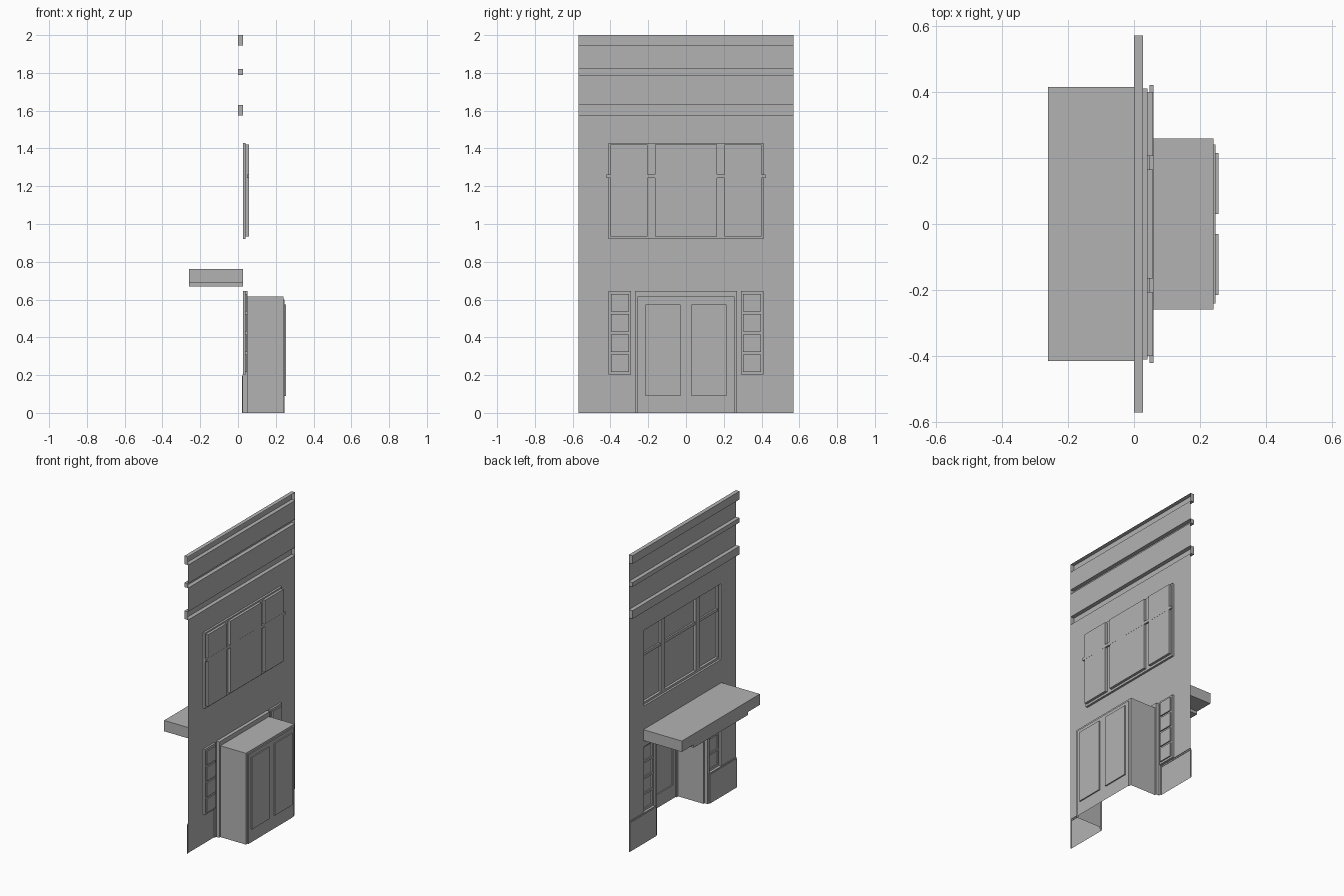
import bpy, bmesh

cube = bpy.data.objects.get("Cube")
if cube:
    bpy.data.objects.remove(cube, do_unlink=True)

grey = bpy.data.materials.new("plain_grey")
grey.use_nodes = True
grey.diffuse_color = (0.45, 0.45, 0.45, 1)
grey.node_tree.nodes["Principled BSDF"].inputs["Base Color"].default_value = grey.diffuse_color

WALL = 0.027        # x of the main wall face; the street side is -x
HALF = 0.57         # half the width of the building


def finish(name, bm):
    mesh = bpy.data.meshes.new(name)
    bm.to_mesh(mesh)
    bm.free()
    mesh.materials.append(grey)
    obj = bpy.data.objects.new(name, mesh)
    bpy.context.collection.objects.link(obj)
    return obj


def box(name, x0, x1, y0, y1, z0, z1):
    bm = bmesh.new()
    bmesh.ops.create_cube(bm, size=1)
    for v in bm.verts:
        v.co = (x1 if v.co.x > 0 else x0, y1 if v.co.y > 0 else y0, z1 if v.co.z > 0 else z0)
    return finish(name, bm)


def relief(name, rects):
    """Stepped sheet facing -x. Each rect is (y0, y1, z0, z1, x); later rects win, x None is a hole."""
    ys = sorted({v for r in rects for v in r[:2]})
    zs = sorted({v for r in rects for v in r[2:4]})
    bm = bmesh.new()

    def cell(i, j):
        if not (0 <= i < len(ys) - 1 and 0 <= j < len(zs) - 1):
            return None
        y, z = (ys[i] + ys[i + 1]) / 2, (zs[j] + zs[j + 1]) / 2
        hits = [r[4] for r in rects if r[0] < y < r[1] and r[2] < z < r[3]]
        return hits[-1] if hits else None

    def depth(i, j):
        c = cell(i, j)
        return WALL if c is None else c

    def quad(*pts):
        bm.faces.new([bm.verts.new(p) for p in pts])

    for i in range(len(ys)):
        for j in range(len(zs)):
            y, z, x = ys[i], zs[j], depth(i, j)
            inner_y, inner_z = i < len(ys) - 1, j < len(zs) - 1
            if cell(i, j) is not None:
                y1, z1 = ys[i + 1], zs[j + 1]
                quad((x, y, z), (x, y, z1), (x, y1, z1), (x, y1, z))
            a = depth(i - 1, j)
            if inner_z and a != x:
                z1 = zs[j + 1]
                quad((a, y, z), (a, y, z1), (x, y, z1), (x, y, z))
            a = depth(i, j - 1)
            if inner_y and a != x and z > 0:
                y1 = ys[i + 1]
                quad((a, y, z), (x, y, z), (x, y1, z), (a, y1, z))
    bmesh.ops.remove_doubles(bm, verts=bm.verts, dist=0.0001)
    return finish(name, bm)


# Wall with its openings, cornice bands and stall risers
wall = [(-HALF, HALF, 0, 2, WALL)]
wall += [(-HALF, HALF, z0, z1, 0) for z0, z1 in ((1.575, 1.63), (1.79, 1.82), (1.945, 2))]
wall.append((-0.41, 0.41, 0.92, 1.43, None))
for s in (-1, 1):
    for inner, outer, z0, z1, x in ((0.285, HALF, 0, 0.195, 0.02),
                                    (0.285, HALF, 0.195, 0.203, 0.023),
                                    (0.29, 0.41, 0.203, 0.645, None)):
        wall.append((*sorted((s * inner, s * outer)), z0, z1, x))
wall.append((-0.27, 0.27, 0, 0.645, None))
relief("wall", wall)

# Upper window: frame with three deep panes and a transom bar
window = [(-0.41, 0.41, 0.92, 1.43, 0.041)]
window += [(y0, y1, 0.935, 1.42, 0.058) for y0, y1 in ((-0.4, -0.205), (-0.165, 0.165), (0.205, 0.4))]
relief("upper_window", window)
box("upper_window_transom", 0.047, 0.0585, -0.42, 0.42, 1.243, 1.262)

# Shop windows: four stacked panes each side of the doorway
for s, side in ((-1, "right"), (1, "left")):
    y0, y1 = sorted((s * 0.29, s * 0.41))
    panes = [(y0, y1, 0.203, 0.645, 0.04)]
    step = 0.107
    for k in range(4):
        z = 0.216 + k * step
        panes.append((y0 + 0.012, y1 - 0.012, z, z + step - 0.014, 0.048))
    relief("shop_window_" + side, panes)

# Recessed entry with a double door at the back
entry = [(-0.27, 0.27, 0, 0.645, 0.05),
         (-0.258, 0.258, 0, 0.615, 0.24),
         (-0.24, 0.24, 0, 0.6, 0.247)]
entry += [(y0, y1, 0.09, 0.575, 0.255) for y0, y1 in ((-0.215, -0.03), (0.03, 0.215))]
relief("entry_and_doors", entry)
box("door_knob", 0.238, 0.247, -0.02, -0.01, 0.25, 0.26)

# Canopy slab with a thinner soffit panel below
box("canopy", -0.26, WALL, -0.415, 0.415, 0.69, 0.763)
box("canopy_soffit", -0.26, WALL, -0.29, 0.29, 0.67, 0.69)
